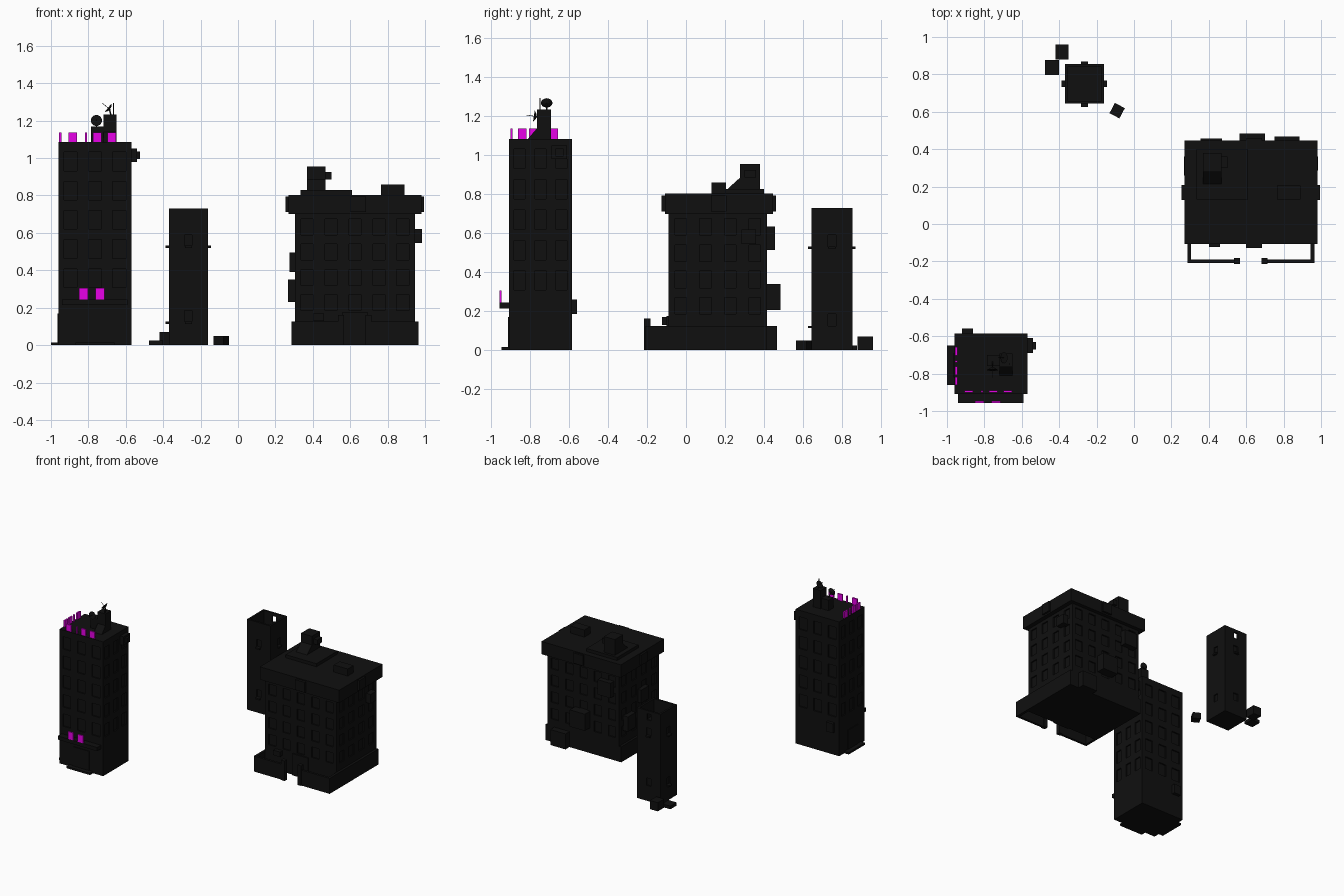
import bpy, bmesh, math
from mathutils import Vector, Matrix

if "Cube" in bpy.data.objects:
    bpy.data.objects.remove(bpy.data.objects["Cube"])


def material(name, rgb):
    m = bpy.data.materials.new(name)
    m.diffuse_color = (*rgb, 1)
    m.use_nodes = True
    m.node_tree.nodes["Principled BSDF"].inputs["Base Color"].default_value = m.diffuse_color
    return m


BLACK = material("black", (0.005, 0.005, 0.005))
MAGENTA = material("magenta", (0.8, 0.0, 0.8))


def finish(name, bm, mat=BLACK):
    bmesh.ops.recalc_face_normals(bm, faces=bm.faces)
    me = bpy.data.meshes.new(name)
    bm.to_mesh(me)
    bm.free()
    me.materials.append(mat)
    ob = bpy.data.objects.new(name, me)
    bpy.context.collection.objects.link(ob)
    return ob


def cube_bm(x, y, z, rot=0):
    bm = bmesh.new()
    size = Vector((x[1] - x[0], y[1] - y[0], z[1] - z[0]))
    mid = Vector((sum(x), sum(y), sum(z))) / 2
    bmesh.ops.create_cube(bm, size=1, matrix=Matrix.Translation(mid)
                          @ Matrix.Rotation(rot, 4, 'Z') @ Matrix.Diagonal((*size, 1)))
    return bm


def box(name, x, y, z, mat=BLACK, rot=0):
    return finish(name, cube_bm(x, y, z, rot), mat)


def spans(lo, hi, count, width):
    step = (hi - lo) / count
    return [(lo + step * (i + .5) - width / 2, lo + step * (i + .5) + width / 2) for i in range(count)]


def block_with_windows(name, x, y, z, cols_x, cols_y, rows, depth=0.01):
    """Box whose four walls carry recessed windows on a grid."""
    bm = cube_bm(x, y, z)
    for axis, ranges in ((0, cols_x), (1, cols_y), (2, rows)):
        no = Vector([float(i == axis) for i in range(3)])
        for v in {v for r in ranges for v in r}:
            bmesh.ops.bisect_plane(bm, geom=bm.verts[:] + bm.edges[:] + bm.faces[:],
                                   plane_co=no * v, plane_no=no)
    bm.normal_update()

    def is_window(f):
        c = f.calc_center_median()
        if abs(f.normal.z) > .5:
            return False
        u, cols = (c.x, cols_x) if abs(f.normal.y) > .5 else (c.y, cols_y)
        return any(a < u < b for a, b in cols) and any(a < c.z < b for a, b in rows)

    picked = [f for f in bm.faces if is_window(f)]
    moves = [f.normal.copy() for f in picked]
    new = bmesh.ops.extrude_discrete_faces(bm, faces=picked)["faces"]
    for f, n in zip(new, moves):
        bmesh.ops.translate(bm, verts=f.verts[:], vec=-n * depth)
    return finish(name, bm)


def prism(name, x, profile):
    """Extrude a (y, z) profile along x."""
    bm = bmesh.new()
    f = bm.faces.new([bm.verts.new((x[0], py, pz)) for py, pz in profile])
    ext = bmesh.ops.extrude_face_region(bm, geom=[f])["geom"]
    bmesh.ops.translate(bm, verts=[v for v in ext if isinstance(v, bmesh.types.BMVert)],
                        vec=(x[1] - x[0], 0, 0))
    return finish(name, bm)


def rod(name, a, b, r=0.002):
    a, b = Vector(a), Vector(b)
    bm = bmesh.new()
    q = (b - a).to_track_quat('Z', 'Y').to_matrix().to_4x4()
    bmesh.ops.create_cone(bm, cap_ends=True, segments=6, radius1=r, radius2=r, depth=(b - a).length,
                          matrix=Matrix.Translation((a + b) / 2) @ q)
    return finish(name, bm)


def dish(name, centre, facing, r=0.03):
    """Shallow bowl with a feed arm."""
    centre, facing = Vector(centre), Vector(facing).normalized()
    bm = bmesh.new()
    q = facing.to_track_quat('Z', 'Y').to_matrix().to_4x4()
    bmesh.ops.create_cone(bm, cap_ends=True, segments=16, radius1=r * .4, radius2=r, depth=.012,
                          matrix=Matrix.Translation(centre) @ q)
    finish(name, bm)
    rod(name + "_feed", centre, centre + facing * .045, .0015)


# --- tall tower ---
TX, TY = (-.96, -.57), (-.908, -.585)
block_with_windows("tower_body", TX, TY, (0, 1.085), spans(*TX, 3, .07), spans(*TY, 3, .055),
                   spans(.28, 1.06, 5, .1))
box("tower_canopy", (-.94, -.59), (-.957, -.905), (.215, .245))
box("tower_front_step", (-.87, -.66), (-.948, -.905), (0, .015))
box("tower_side_step", (-1.0, -.955), (-.86, -.65), (0, .015))
box("tower_front_door", (-.84, -.69), (-.914, -.9), (.015, .17))
box("tower_side_door", (-.965, -.95), (-.82, -.69), (.015, .17))
box("tower_right_cooler", (-.575, -.54), (-.69, -.61), (.98, 1.05))
box("tower_right_cooler_fan", (-.545, -.525), (-.67, -.63), (.995, 1.035))
box("tower_back_cooler", (-.92, -.86), (-.59, -.56), (.185, .26))
prism("tower_stair_hut", (-.72, -.65),
      [(-.815, 1.08), (-.764, 1.14), (-.764, 1.234), (-.692, 1.234), (-.692, 1.08)])
box("tower_roof_box", (-.785, -.715), (-.76, -.70), (1.08, 1.17))
dish("front_dish", (-.757, -.775, 1.2), (0, -1, .15))
rod("front_dish_arm", (-.757, -.73, 1.16), (-.757, -.77, 1.2), .004)
dish("top_dish", (-.69, -.715, 1.265), (-.78, 0, .62))
rod("top_dish_arm", (-.68, -.715, 1.23), (-.688, -.715, 1.265), .004)
rod("antenna", (-.665, -.749, 1.23), (-.665, -.749, 1.295), .003)

# plain sign blocks standing in for the roof and canopy signs
for x in (-.883, -.813, -.752, -.675):
    w = .006 if x == -.813 else .022
    box("roof_sign_block_front", (x - w, x + w), (-.902, -.89), (1.085, 1.138), MAGENTA)
for y in (-.84, -.785, -.735, -.68):
    w = .006 if y == -.735 else .022
    box("roof_sign_block_side", (-.957, -.945), (y - w, y + w), (1.085, 1.138), MAGENTA)
for x in (-.827, -.739):
    box("canopy_sign_block", (x - .024, x + .024), (-.957, -.947), (.245, .305), MAGENTA)

# --- wide building ---
BX, BY = (.305, .945), (-.09, .417)
block_with_windows("wide_body", BX, BY, (0, .71), spans(*BX, 5, .065), spans(*BY, 4, .06),
                   spans(.16, .7, 4, .085))
box("wide_cornice", (.27, .98), (-.107, .446), (.70, .803))
for x in ((.255, .28), (.97, .995)):
    box("cornice_side_block", x, (.128, .208), (.712, .795))
for y in ((-.127, -.1), (.44, .461)):
    box("cornice_end_block", (.6, .685), y, (.712, .795))
box("wide_door_frame", (.555, .695), (-.1, -.08), (0, .175))
# low wall hugging the sides and enclosing the forecourt, with gate posts
for x in ((.287, .306), (.945, .965)):
    box("side_wall", x, (-.208, .417), (0, .125))
for x in ((.287, .55), (.70, .965)):
    box("front_wall", x, (-.208, -.19), (0, .125))
for x in ((.535, .567), (.683, .715)):
    box("gate_post", x, (-.215, -.183), (0, .162))
# wall-mounted coolers and rear boxes
for x, y, z in (((.355, .47), (.41, .458), (.515, .635)), ((.565, .70), (.41, .485), (.205, .34)),
                ((.75, .885), (.41, .468), (0, .125)), ((.40, .46), (-.122, -.085), (.13, .17)),
                ((.275, .31), (.08, .18), (.39, .495)), ((.267, .31), (.26, .36), (.23, .35)),
                ((.94, .985), (.285, .36), (.545, .62))):
    box("wide_wall_box", x, y, z)
# roof details
box("roof_platform", (.335, .61), (.13, .4), (.8, .828))
prism("wide_stair_hut", (.37, .467),
      [(.205, .82), (.277, .885), (.277, .955), (.38, .955), (.38, .82)])
box("hut_cooler", (.46, .5), (.3, .36), (.885, .925))
box("roof_box", (.765, .89), (.13, .205), (.8, .86))

# --- slim block with open roof ---
CX, CY = (-.37, -.16), (.643, .855)
block_with_windows("slim_body", CX, CY, (0, .6), [(-.285, -.245)], [(.73, .77)],
                   [(.125, .185), (.53, .59)])
for x in ((-.37, -.355), (-.175, -.16)):
    box("slim_parapet_side", x, CY, (.6, .73))
box("slim_parapet_front", (-.355, -.175), (.643, .658), (.6, .73))
for x in ((-.355, -.285), (-.25, -.175)):
    box("slim_parapet_back", x, (.84, .855), (.6, .73))
for z in ((.6, .655), (.705, .73)):
    box("slim_parapet_back_filler", (-.285, -.25), (.84, .855), z)
# window sills
for x, y, z in (((-.387, -.36), (.732, .768), .52), ((-.17, -.145), (.732, .768), .52),
                ((-.283, -.247), (.625, .65), .52), ((-.283, -.247), (.85, .87), .52),
                ((-.387, -.36), (.732, .768), .113), ((-.283, -.247), (.625, .65), .113)):
    box("window_sill", x, y, (z, z + .012))
# crates on the ground
box("crate_tall", (-.42, -.35), (.88, .96), (0, .07))
box("crate_flat", (-.475, -.40), (.797, .877), (0, .025))
box("crate_turned", (-.12, -.06), (.575, .637), (0, .05), rot=math.radians(-28))
